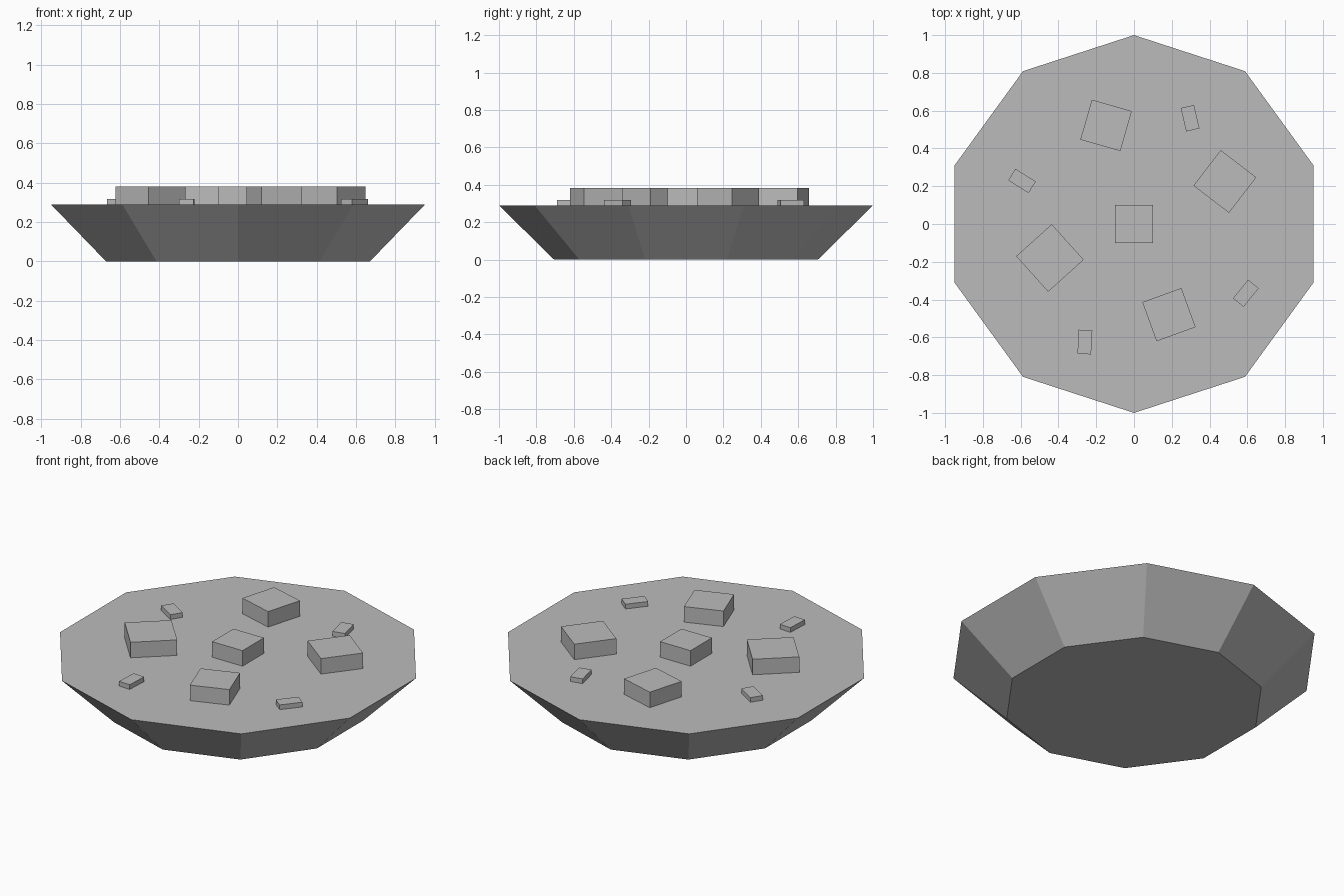
import bpy
from math import radians

cube = bpy.data.objects.get("Cube")
if cube:
    bpy.data.objects.remove(cube, do_unlink=True)

stone = bpy.data.materials.new("stone_grey")
stone.use_nodes = True
GREY = (0.5, 0.5, 0.5, 1)
stone.diffuse_color = GREY
stone.node_tree.nodes["Principled BSDF"].inputs["Base Color"].default_value = GREY

DECK = 0.29   # height of the flat top
SINK = 0.01   # how far the stones sit into it


def finish(name):
    obj = bpy.context.object
    obj.name = obj.data.name = name
    obj.data.materials.append(stone)
    return obj


def add_stone(name, x, y, width, depth, height, angle):
    bpy.ops.mesh.primitive_cube_add(
        size=1, location=(x, y, DECK + (height - SINK) / 2),
        rotation=(0, 0, radians(angle)))
    finish(name).scale = (width, depth, height + SINK)


# Ten-sided tapered base, a corner pointing to front and back
bpy.ops.mesh.primitive_cone_add(vertices=10, radius1=0.705, radius2=1,
                                depth=DECK, location=(0, 0, DECK / 2))
finish("base")

# Large square blocks: x, y, side, angle
blocks = {
    "centre_block": (0, 0, 0.2, 0),
    "back_block": (-0.148, 0.522, 0.22, -16),
    "left_block": (0.481, 0.225, 0.237, -37.5),
    "right_block": (-0.445, -0.18, 0.253, 42),
    "front_block": (0.185, -0.48, 0.22, 20),
}
for name, (x, y, side, angle) in blocks.items():
    add_stone(name, x, y, side, side, 0.092, angle)

# Small flat pebbles: x, y, angle
pebbles = {
    "back_pebble": (0.297, 0.56, 13),
    "right_pebble": (-0.593, 0.228, 58),
    "front_pebble": (-0.26, -0.625, -3),
    "left_pebble": (0.592, -0.367, -39),
}
for name, (x, y, angle) in pebbles.items():
    add_stone(name, x, y, 0.072, 0.127, 0.028, angle)
